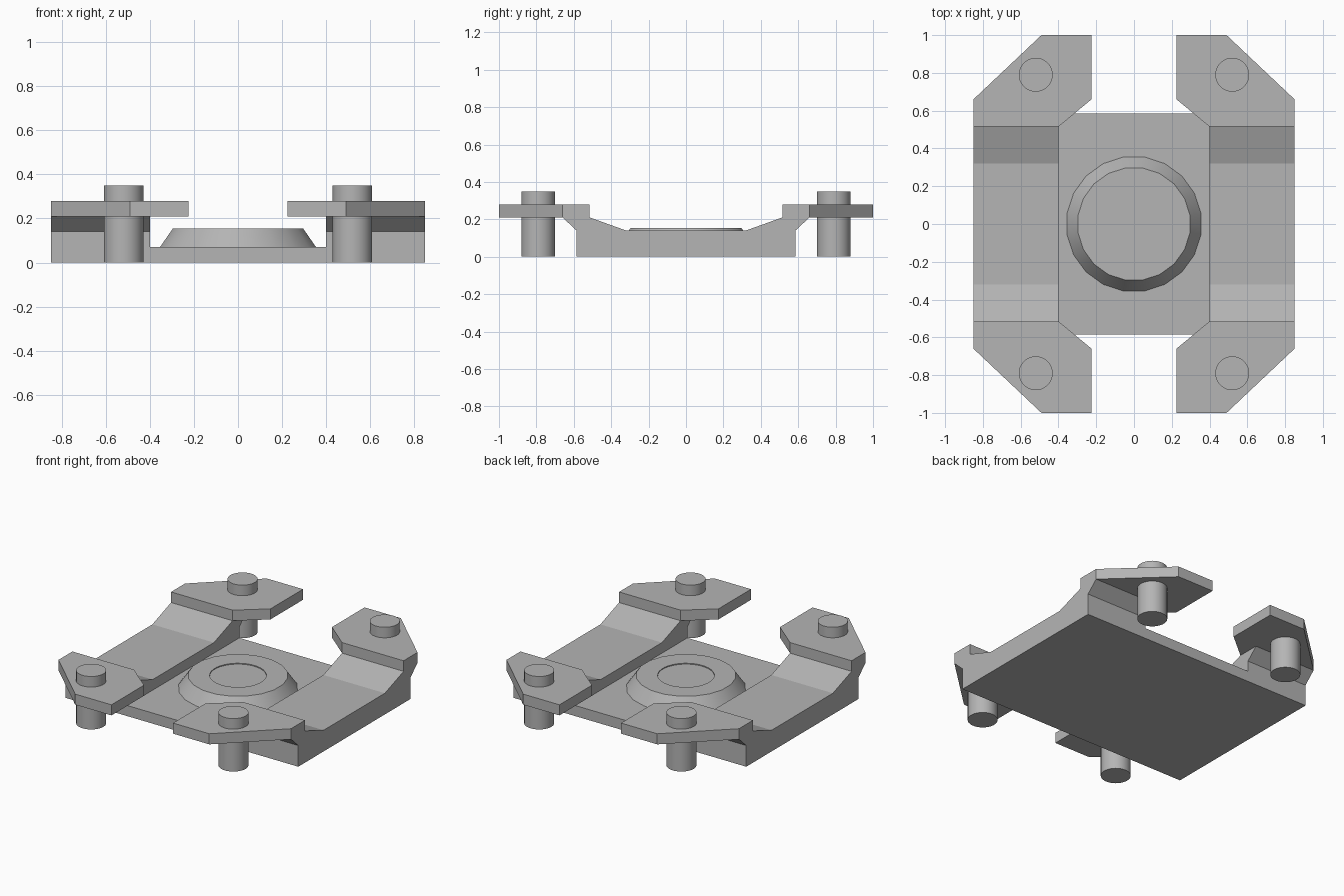
import bpy, bmesh
from math import pi, radians, sin, cos
from mathutils import Vector

if "Cube" in bpy.data.objects:
    bpy.data.objects.remove(bpy.data.objects["Cube"])

grey = bpy.data.materials.new("dark_grey")
grey.diffuse_color = (0.46, 0.46, 0.46, 1)
grey.use_nodes = True
grey.node_tree.nodes["Principled BSDF"].inputs["Base Color"].default_value = grey.diffuse_color


def add_object(name, bm):
    bmesh.ops.recalc_face_normals(bm, faces=bm.faces[:])
    mesh = bpy.data.meshes.new(name)
    bm.to_mesh(mesh)
    bm.free()
    mesh.materials.append(grey)
    obj = bpy.data.objects.new(name, mesh)
    bpy.context.collection.objects.link(obj)
    return obj


def prism(name, points, direction):
    """Extrude a closed polygon along a direction into a solid."""
    bm = bmesh.new()
    face = bm.faces.new([bm.verts.new(p) for p in points])
    ext = bmesh.ops.extrude_face_region(bm, geom=[face])
    moved = [g for g in ext["geom"] if isinstance(g, bmesh.types.BMVert)]
    bmesh.ops.translate(bm, verts=moved, vec=Vector(direction))
    return add_object(name, bm)


def lathe(name, profile, sides, xy=(0, 0)):
    """Capped stack of rings (radius, z), smooth around the side."""
    bm = bmesh.new()
    angles = [2 * pi * (i + 0.5) / sides for i in range(sides)]
    rings = [[bm.verts.new((xy[0] + r * cos(a), xy[1] + r * sin(a), z))
              for a in angles] for r, z in profile]
    for low, high in zip(rings, rings[1:]):
        for i in range(sides):
            j = (i + 1) % sides
            bm.faces.new((low[i], low[j], high[j], high[i]))
    bm.faces.new(rings[0])
    bm.faces.new(rings[-1])
    obj = add_object(name, bm)
    bpy.ops.object.select_all(action='DESELECT')
    obj.select_set(True)
    bpy.context.view_layer.objects.active = obj
    bpy.ops.object.shade_smooth_by_angle(angle=radians(30))
    return obj


def mirror(obj, x=True, y=True):
    mod = obj.modifiers.new("Mirror", 'MIRROR')
    mod.use_axis = (x, y, False)
    mod.use_mirror_merge = False


HALF_W, HALF_D, PLATE_Z = 0.85, 0.585, 0.07

# Flat base plate
prism("base_plate",
      [(-HALF_W, -HALF_D, 0), (HALF_W, -HALF_D, 0),
       (HALF_W, HALF_D, 0), (-HALF_W, HALF_D, 0)], (0, 0, PLATE_Z))

# Raised side rails: cradle profile with ramps and sloped undersides
half = [(0.585, PLATE_Z), (0.585, 0.14), (0.66, 0.21), (0.515, 0.21), (0.32, 0.14)]
profile = half + [(-y, z) for y, z in reversed(half)]
rail = prism("side_rail", [(0.40, y, z) for y, z in profile], (HALF_W - 0.40, 0, 0))
mirror(rail, y=False)

# Corner flanges with chamfered outlines
outline = [(0.40, 0.515), (0.85, 0.515), (0.85, 0.66),
           (0.49, 1.0), (0.225, 1.0), (0.225, 0.66)]
flange = prism("corner_flange", [(x, y, 0.21) for x, y in outline], (0, 0, 0.07))
mirror(flange)

# Pins passing through the flanges
pin = lathe("corner_pin", [(0.09, 0.0), (0.09, 0.35)], 32, (0.52, 0.79))
mirror(pin)

# Central tapered boss, with a shallow round recess in its top
lathe("centre_boss", [(0.359, PLATE_Z), (0.30, 0.154)], 20).hide_render = False
boss = bpy.data.objects["centre_boss"]
cutter = lathe("recess_cutter", [(0.17, 0.148), (0.17, 0.2)], 32)
cutter.hide_render = True
cut = boss.modifiers.new("Recess", 'BOOLEAN')
cut.operation = 'DIFFERENCE'
cut.object = cutter
